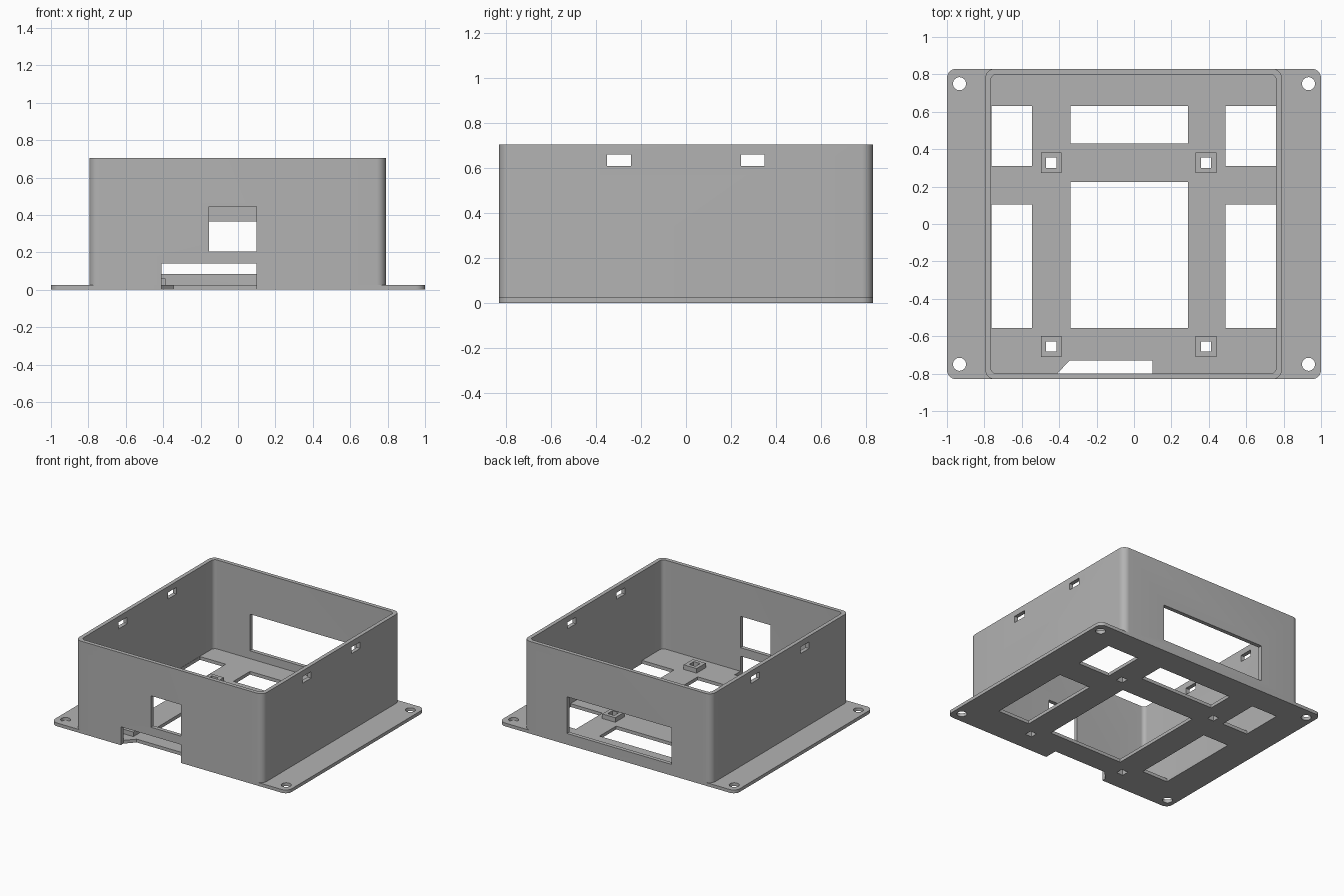
import bpy, bmesh
from math import sin, cos, pi, radians

cube = bpy.data.objects.get("Cube")
if cube:
    bpy.data.objects.remove(cube, do_unlink=True)

GREY = (0.45, 0.45, 0.45, 1.0)
mat = bpy.data.materials.new("matte grey")
mat.use_nodes = True
mat.diffuse_color = GREY
mat.node_tree.nodes["Principled BSDF"].inputs["Base Color"].default_value = GREY

PLATE_TOP, RIM = 0.025, 0.705


def rect(x0, x1, y0, y1):
    return [(x0, y0), (x1, y0), (x1, y1), (x0, y1)]


def square(x, y, size):
    h = size / 2
    return rect(x - h, x + h, y - h, y + h)


def arc(x, y, r, start, sweep, steps):
    angles = [start + sweep * i / steps for i in range(steps + 1)]
    return [(x + r * cos(a), y + r * sin(a)) for a in angles]


def rounded(x0, x1, y0, y1, r):
    # anticlockwise, starting at the lower right corner
    centres = [(x1 - r, y0 + r), (x1 - r, y1 - r), (x0 + r, y1 - r), (x0 + r, y0 + r)]
    return [p for i, (x, y) in enumerate(centres)
            for p in arc(x, y, r, (i - 1) * pi / 2, pi / 2, 8)]


def add_object(name, bm):
    mesh = bpy.data.meshes.new(name)
    bm.to_mesh(mesh)
    bm.free()
    mesh.materials.append(mat)
    ob = bpy.data.objects.new(name, mesh)
    bpy.context.collection.objects.link(ob)
    return ob


def prism(name, loops, z0, z1):
    """Extrude an outline; every loop after the first is a hole."""
    bm = bmesh.new()
    edges = []
    for loop in loops:
        vs = [bm.verts.new((x, y, z0)) for x, y in loop]
        edges += [bm.edges.new((vs[i - 1], vs[i])) for i in range(len(vs))]
    bmesh.ops.triangle_fill(bm, edges=edges, use_beauty=True, normal=(0, 0, 1))
    top = bmesh.ops.extrude_face_region(bm, geom=bm.faces[:])["geom"]
    verts = [g for g in top if isinstance(g, bmesh.types.BMVert)]
    bmesh.ops.translate(bm, verts=verts, vec=(0, 0, z1 - z0))
    bmesh.ops.recalc_face_normals(bm, faces=bm.faces[:])
    return add_object(name, bm)


def cut_boxes(ob, boxes):
    """Subtract boxes given as (x0, x1, y0, y1, z0, z1)."""
    bm = bmesh.new()
    for x0, x1, y0, y1, z0, z1 in boxes:
        vs = bmesh.ops.create_cube(bm, size=1)["verts"]
        bmesh.ops.scale(bm, verts=vs, vec=(x1 - x0, y1 - y0, z1 - z0))
        bmesh.ops.translate(bm, verts=vs,
                            vec=((x0 + x1) / 2, (y0 + y1) / 2, (z0 + z1) / 2))
    cutter = add_object("opening_cutter", bm)
    cutter.hide_render = True
    mod = ob.modifiers.new("openings", "BOOLEAN")
    mod.operation, mod.solver, mod.object = "DIFFERENCE", "EXACT", cutter
    deps = bpy.context.evaluated_depsgraph_get()
    mesh = bpy.data.meshes.new_from_object(ob.evaluated_get(deps))
    ob.modifiers.clear()
    ob.data = mesh
    bpy.data.objects.remove(cutter, do_unlink=True)


def smooth(ob):
    bpy.ops.object.select_all(action="DESELECT")
    ob.select_set(True)
    bpy.context.view_layer.objects.active = ob
    bpy.ops.object.shade_smooth_by_angle(angle=radians(30))


# Base plate with notched front edge, screw holes and floor openings
post_spots = [(x, y) for x in (-0.443, 0.385) for y in (-0.655, 0.328)]
outline = rounded(-1, 1, -0.83, 0.83, 0.05)
outline += [(-0.41, -0.83), (-0.41, -0.80), (-0.345, -0.73), (0.10, -0.73), (0.10, -0.83)]
holes = [arc(x, y, 0.035, 0, 2 * pi * 31 / 32, 31)
         for x in (-0.933, 0.933) for y in (-0.75, 0.75)]
for x0, x1, y_mid, y_back in ((-0.763, -0.545, 0.105, 0.31),
                              (-0.34, 0.29, 0.225, 0.43),
                              (0.49, 0.76, 0.105, 0.31)):
    holes += [rect(x0, x1, -0.555, y_mid), rect(x0, x1, y_back, 0.63)]
holes += [square(x, y, 0.055) for x, y in post_spots]
plate = prism("base_plate", [outline] + holes, 0, PLATE_TOP)
smooth(plate)

# Enclosure walls
wall = prism("enclosure_wall", [rounded(-0.795, 0.79, -0.83, 0.83, 0.05),
                                rounded(-0.765, 0.76, -0.80, 0.80, 0.03)],
             PLATE_TOP, RIM)
cut_boxes(wall, [
    (-0.41, 0.10, -0.9, -0.7, -0.1, 0.14),      # front slot
    (-0.155, 0.10, -0.9, -0.7, 0.205, 0.445),   # front window
    (-0.46, 0.425, 0.7, 0.9, 0.085, 0.365),     # back window
    (-1, 1, -0.35, -0.245, 0.61, 0.66),         # side slots
    (-1, 1, 0.245, 0.348, 0.61, 0.66),
])
smooth(wall)

# Square mounting posts
for i, (x, y) in enumerate(post_spots):
    prism(f"mounting_post_{i + 1}", [square(x, y, 0.11), square(x, y, 0.055)],
          PLATE_TOP, 0.06)
